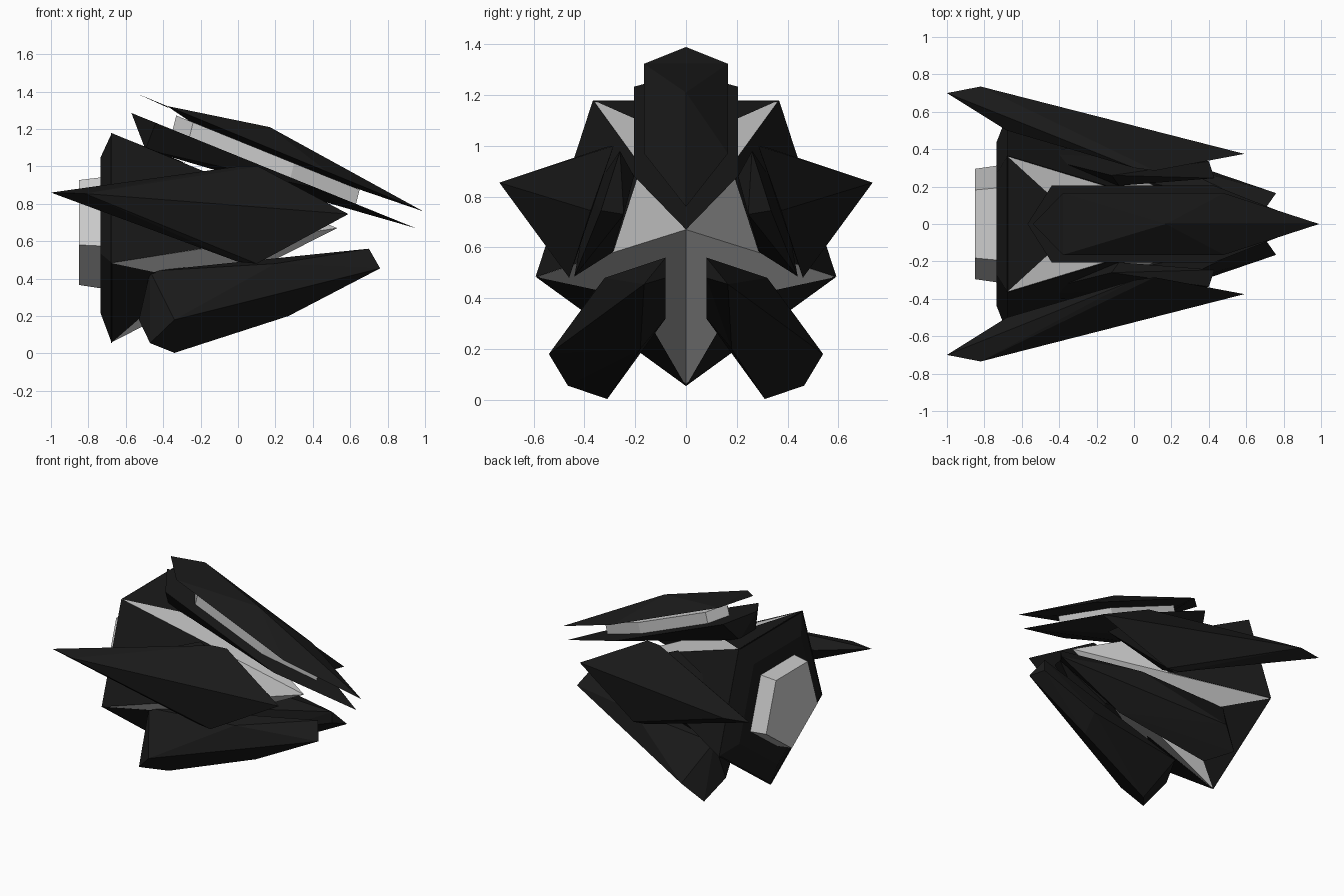
import bpy, bmesh
from math import radians, sin, cos

if "Cube" in bpy.data.objects:
    bpy.data.objects.remove(bpy.data.objects["Cube"])

dark = bpy.data.materials.new("dark_armour")
dark.diffuse_color = (0.01, 0.01, 0.01, 1)
dark.use_nodes = True
dark.node_tree.nodes["Principled BSDF"].inputs["Base Color"].default_value = dark.diffuse_color
ZC = 0.676  # height of the hull axis


def solid(name, pts, armour=True):
    """Flat-faced convex solid spanned by a few corner points."""
    bm = bmesh.new()
    for p in pts:
        bm.verts.new(p)
    bmesh.ops.convex_hull(bm, input=bm.verts)
    loose = [v for v in bm.verts if not v.link_faces]
    bmesh.ops.delete(bm, geom=loose, context='VERTS')
    bmesh.ops.dissolve_limit(bm, angle_limit=radians(1), verts=bm.verts, edges=bm.edges)
    bmesh.ops.recalc_face_normals(bm, faces=bm.faces)
    me = bpy.data.meshes.new(name)
    bm.to_mesh(me)
    bm.free()
    ob = bpy.data.objects.new(name, me)
    bpy.context.collection.objects.link(ob)
    if armour:
        me.materials.append(dark)
    return ob


def pair(name, pts, armour=True):
    """Left and right copies of a part."""
    for side, s in (("left", 1), ("right", -1)):
        solid(f"{side}_{name}", [(x, s * y, z) for x, y, z in pts], armour)


def polar(x, r, deg):
    return (x, r * cos(radians(deg)), ZC + r * sin(radians(deg)))


def ring(x, r):
    return [polar(x, r, 54 + 72 * i) for i in range(5)]


def kite(x0, x1, x2, x3, w, z3, slope, drop=0.0):
    """Sloping plate outline: back tip, two shoulder pairs, nose tip."""
    z = lambda x: z3 + slope * (x3 - x) - drop
    return [(x0, 0, z(x0)), (x1, w, z(x1)), (x1, -w, z(x1)),
            (x2, w, z(x2)), (x2, -w, z(x2)), (x3, 0, z(x3))]


# Pentagonal core with pointed nose
solid("core_hull", ring(-0.67, 0.613) + [(0.53, 0, 0.67)], False)
# Dark tail collar and exhaust block
solid("tail_collar", ring(-0.735, 0.46) + ring(-0.675, 0.62))
solid("exhaust", ring(-0.85, 0.31) + ring(-0.72, 0.33), False)

# Dark panels on the hull: triangles on top and bottom faces, wide ones on the sides
for i, a in enumerate((90, -54, 234)):
    r = 0.502 * (0.53 + 0.28) / 1.21 + 0.006
    solid(f"hull_panel_{i}", [polar(-0.68, 0.622, a - 36), polar(-0.68, 0.622, a + 36),
                              polar(-0.28, r, a), polar(-0.66, 0.40, a)])
for i, a in enumerate((18, 162)):
    solid(f"side_hull_panel_{i}", [polar(x, r, a + d) for d in (-36, 36)
                                   for x, r in ((-0.68, 0.623), (-0.05, 0.3), (-0.66, 0.58))])

# Stacked dorsal blades with a pale spacer between
upper = kite(-0.54, -0.38, 0.48, 0.99, 0.165, 0.76, 0.411)
solid("dorsal_blade_upper", upper[1:] + [(0.17, 0, 1.21), (-0.25, 0, 1.235), (0.45, 0, 0.945)])
solid("dorsal_blade_tip", upper[:3] + [(-0.37, 0, 1.312)])
solid("dorsal_spacer", kite(-0.33, -0.24, 0.30, 0.65, 0.12, 0.875, 0.405)
      + kite(-0.35, -0.26, 0.28, 0.63, 0.12, 0.875, 0.405, 0.08), False)
solid("dorsal_blade_lower", kite(-0.57, -0.44, 0.43, 0.95, 0.205, 0.67, 0.405)
      + [(-0.495, 0.09, 1.09), (-0.495, -0.09, 1.09), (0.15, 0, 0.90)])

# Swept side wings with a second layer against the hull
pair("wing", [(-1, 0.70, 0.86), (-0.82, 0.735, 0.855), (0.59, 0.375, 0.745),
              (0.11, 0.285, 1.0), (0.0, 0.30, 1.0), (0.10, 0.46, 0.48), (0.0, 0.46, 0.49),
              (-0.68, 0.50, 0.84)])
pair("wing_inner_layer", [(-0.12, 0.26, 0.98), (0.02, 0.44, 0.485), (0.40, 0.335, 0.745),
                          (0.43, 0.245, 0.73), (-0.08, 0.205, 0.88), (0.0, 0.29, 0.58),
                          (-0.6, 0.38, 0.80)])

# Lower pods
pair("lower_pod", [(0.70, 0.08, 0.56), (0.76, 0.165, 0.455), (0.70, 0.08, 0.48),
                   (0.20, 0.32, 0.48), (0.27, 0.08, 0.32), (0.27, 0.18, 0.20),
                   (-0.47, 0.35, 0.44), (-0.47, 0.14, 0.26), (-0.53, 0.30, 0.18),
                   (-0.34, 0.54, 0.18), (-0.47, 0.465, 0.055), (-0.34, 0.31, 0.003)])
